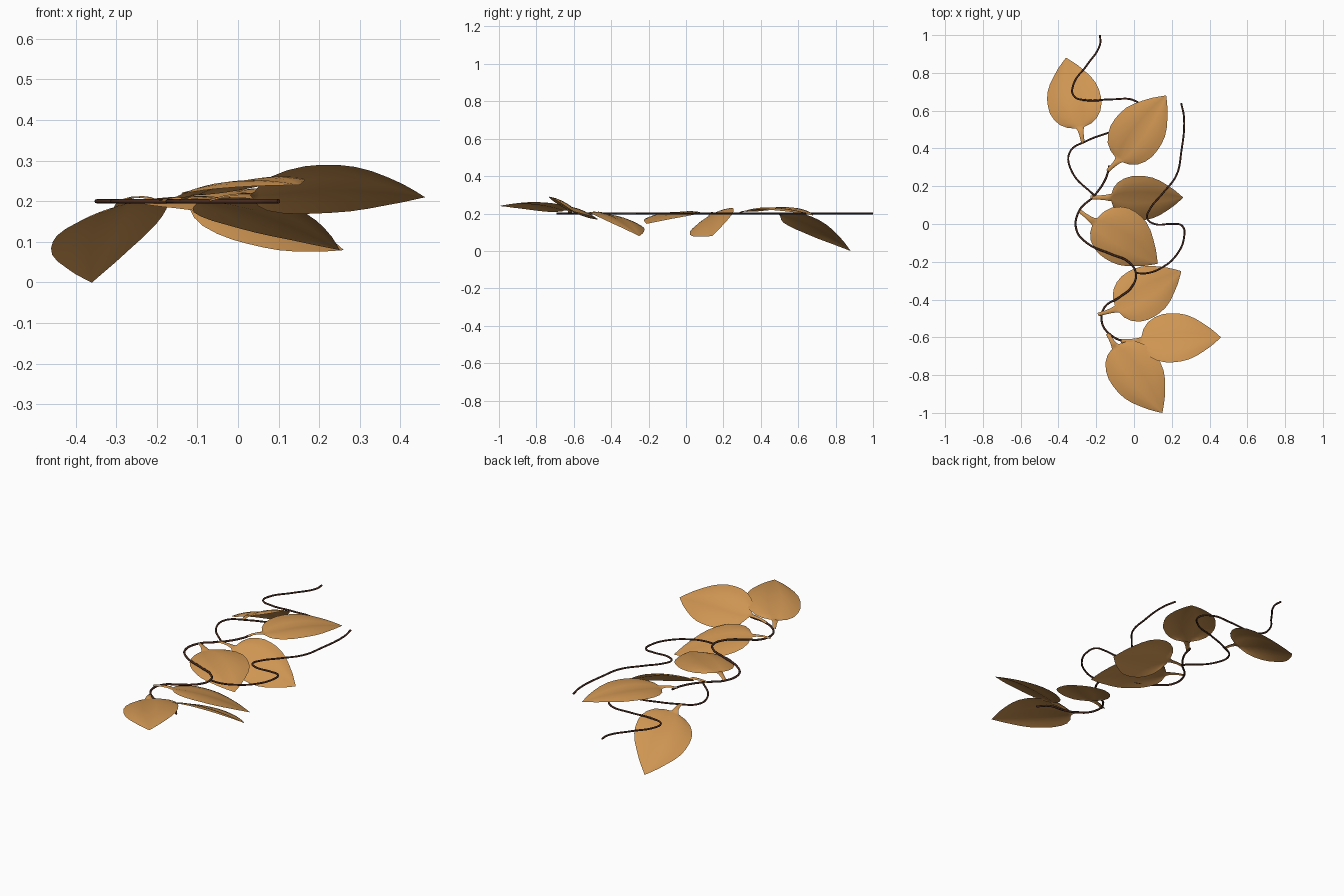
import bpy
from mathutils import Vector

cube = bpy.data.objects.get("Cube")
if cube:
    bpy.data.objects.remove(cube, do_unlink=True)


def material(name, color):
    mat = bpy.data.materials.new(name)
    mat.use_nodes = True
    mat.diffuse_color = (*color, 1)
    bsdf = next(n for n in mat.node_tree.nodes if n.type == "BSDF_PRINCIPLED")
    bsdf.inputs["Base Color"].default_value = (*color, 1)
    bsdf.inputs["Roughness"].default_value = 0.8
    return mat


LEAF = material("dry leaf tan", (0.62, 0.30, 0.085))
STEM = material("dark stem brown", (0.062, 0.024, 0.014))
VINE_Z = 0.2

# Half-width of the blade along its length: rounded base, pointed tip
PROFILE = [(0, .16), (.03, .45), (.09, .7), (.18, .88), (.28, .98), (.38, 1), (.48, .98),
           (.58, .91), (.68, .77), (.78, .57), (.87, .37), (.94, .18), (1, .005)]
COLUMNS = [-1, -.75, -.5, -.25, 0, .25, .5, .75, 1]


def leaf(name, foot, start, tip, widths, lifts, arch):
    """Blade from start to tip with a flaring stalk running back to foot."""
    foot, start, tip = Vector((*foot, VINE_Z)), Vector(start), Vector(tip)
    axis = (tip - start).to_2d().normalized()
    side = Vector((-axis.y, axis.x, 0))
    verts, faces = [], []

    # Stalk rows
    for k in (0, .35, .7, .9):
        centre = foot.lerp(start, k)
        centre.z += .025 * k * (1 - k)
        half = .01 + .011 * k ** 3
        verts += [centre + side * half * v + Vector((0, 0, .004 * (1 - v * v))) for v in COLUMNS]

    # Blade rows: arched along the midrib, rolled and gently folded across it
    for t, w in PROFILE:
        centre = start.lerp(tip, t)
        centre.z += arch * 4 * t * (1 - t)
        for v in COLUMNS:
            i = 0 if v > 0 else 1
            fold = .009 * w * (abs(v) * (1 - abs(v)) * 4)
            z = lifts[i] * w * abs(v) + fold
            verts.append(centre + side * w * widths[i] * v + Vector((0, 0, z)))

    n = len(COLUMNS)
    for r in range(len(verts) // n - 1):
        for c in range(n - 1):
            a = r * n + c
            faces.append((a + 1, a + n + 1, a + n, a))
    mesh = bpy.data.meshes.new(name)
    mesh.from_pydata(verts, [], faces)
    mesh.materials.append(LEAF)
    mesh.shade_smooth()
    obj = bpy.data.objects.new(name, mesh)
    bpy.context.collection.objects.link(obj)


def vine(name, points, radius):
    """Round stem lying flat through the given plan points."""
    curve = bpy.data.curves.new(name, "CURVE")
    curve.dimensions = "3D"
    curve.bevel_depth = radius
    curve.bevel_resolution = 2
    curve.resolution_u = 8
    curve.use_fill_caps = True
    spline = curve.splines.new("BEZIER")
    spline.bezier_points.add(len(points) - 1)
    for p, (x, y) in zip(spline.bezier_points, points):
        p.co = (x, y, VINE_Z)
        p.handle_left_type = p.handle_right_type = "AUTO"
    curve.materials.append(STEM)
    obj = bpy.data.objects.new(name, curve)
    bpy.context.collection.objects.link(obj)


# Leaves, from the back of the vine to the front
leaf("back_leaf", (-.27, .43), (-.285, .51, .19), (-.36, .88, .0),
     (.145, .14), (-.05, .03), .035)
leaf("upper_leaf", (-.14, .28), (-.08, .34, .21), (.17, .68, .19),
     (.145, .135), (0, -.005), .025)
leaf("middle_side_leaf", (-.23, .14), (-.12, .14, .195), (.26, .14, .08),
     (.115, .12), (.05, -.075), .02)
leaf("middle_leaf", (-.29, .07), (-.21, .01, .205), (.125, -.21, .145),
     (.165, .13), (-.005, -.02), .022)
leaf("lower_leaf", (-.19, -.48), (-.09, -.45, .2), (.25, -.25, .08),
     (.14, .135), (-.035, .015), .025)
leaf("front_side_leaf", (-.07, -.62), (.04, -.62, .215), (.46, -.6, .21),
     (.14, .12), (-.065, .055), .023)
leaf("front_leaf", (-.14, -.58), (-.1, -.65, .215), (.15, -1.0, .24),
     (.15, .13), (.005, -.022), .022)

# Vine: main stem and two side runners
vine("main_stem", [(-.13, .31), (-.15, .24), (-.21, .15), (-.29, .07), (-.305, -.03), (-.25, -.1),
                   (-.12, -.16), (-.03, -.2), (.01, -.26), (-.01, -.33), (-.08, -.39),
                   (-.155, -.44), (-.17, -.52), (-.12, -.59), (-.04, -.625), (.05, -.64),
                   (.1, -.69)], .0055)
vine("back_runner", [(-.18, 1.0), (-.18, .95), (-.25, .84), (-.32, .74), (-.32, .68), (-.25, .655),
                     (-.12, .66), (.01, .65), (.05, .6), (.0, .53), (-.13, .485), (-.25, .44),
                     (-.34, .38), (-.33, .28), (-.21, .15)], .005)
vine("side_runner", [(.25, .64), (.265, .56), (.25, .38), (.225, .26), (.15, .16), (.085, .08),
                     (.07, .03), (.11, .0), (.2, .0), (.255, -.01), (.265, -.07), (.22, -.17),
                     (.14, -.235), (.07, -.26), (.01, -.26)], .005)
